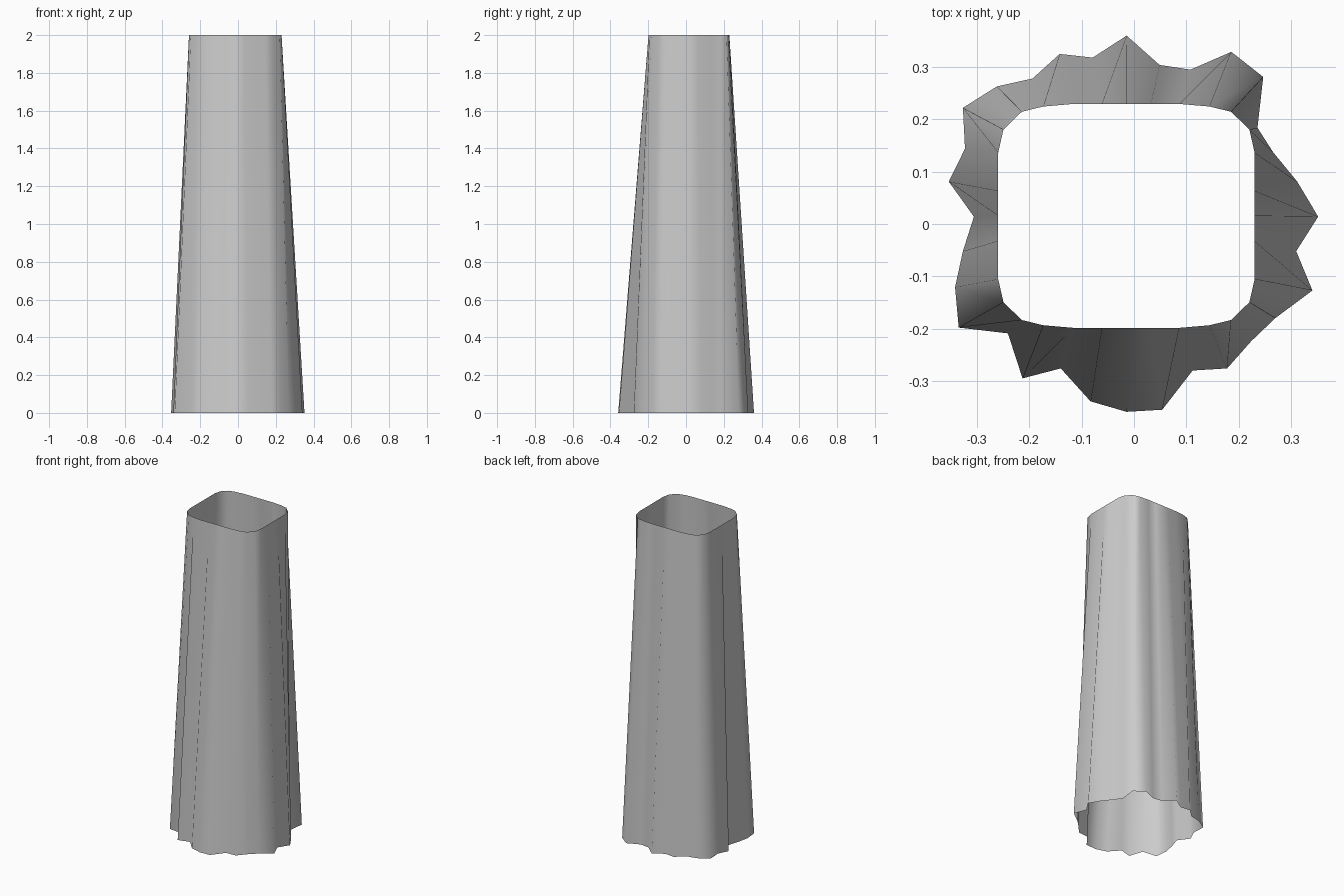
import bpy
import bmesh

cube = bpy.data.objects.get("Cube")
if cube:
    bpy.data.objects.remove(cube, do_unlink=True)

HEIGHT = 2.0
CENTRE_X, CENTRE_Y = -0.0145, 0.0155


def make_material(name, colour):
    material = bpy.data.materials.new(name)
    material.use_nodes = True
    material.diffuse_color = colour
    shader = material.node_tree.nodes["Principled BSDF"]
    shader.inputs["Base Color"].default_value = colour
    return material


def rounded_square():
    """Mirror one rounded quadrant into a full anticlockwise outline."""
    quadrant = [(.245, 0), (.245, .048), (.245, .121), (.235, .165), (.2, .199),
                (.159, .209), (.101, .214), (.047, .214), (0, .214)]
    half = quadrant + [(-x, y) for x, y in reversed(quadrant[:-1])]
    full = half + [(x, -y) for x, y in reversed(half[1:-1])]
    return [(x + CENTRE_X, y + CENTRE_Y) for x, y in full]


# Irregular fluted foot outline, one point below each point of the rim
foot_outline = [
    (.352, .014), (.312, .081), (.266, .137), (.236, .184),
    (.247, .281), (.186, .329), (.108, .295), (.049, .304),
    (-.014, .36), (-.079, .318), (-.142, .325), (-.194, .278),
    (-.262, .263), (-.327, .222), (-.323, .144), (-.354, .081),
    (-.306, .014), (-.327, -.052), (-.342, -.121), (-.335, -.198),
    (-.241, -.209), (-.213, -.295), (-.14, -.276), (-.083, -.339),
    (-.014, -.359), (.054, -.355), (.112, -.28), (.178, -.276),
    (.224, -.224), (.27, -.18), (.341, -.127), (.31, -.052)]


def loft_tube(name, lower, upper, material):
    """Join two matching outlines with one open, smooth wall."""
    bm = bmesh.new()
    bottom_ring = [bm.verts.new((x, y, 0)) for x, y in lower]
    top_ring = [bm.verts.new((x, y, HEIGHT)) for x, y in upper]
    count = len(bottom_ring)
    for i in range(count):
        following = (i + 1) % count
        face = bm.faces.new((bottom_ring[i], bottom_ring[following],
                             top_ring[following], top_ring[i]))
        face.smooth = True
    mesh = bpy.data.meshes.new(name)
    bm.to_mesh(mesh)
    bm.free()
    mesh.materials.append(material)
    tube = bpy.data.objects.new(name, mesh)
    bpy.context.scene.collection.objects.link(tube)
    return tube


# Tapered hollow trunk, open at both ends
plain_grey = make_material("plain grey", (0.6, 0.6, 0.6, 1.0))
loft_tube("tapered_trunk", foot_outline, rounded_square(), plain_grey)
